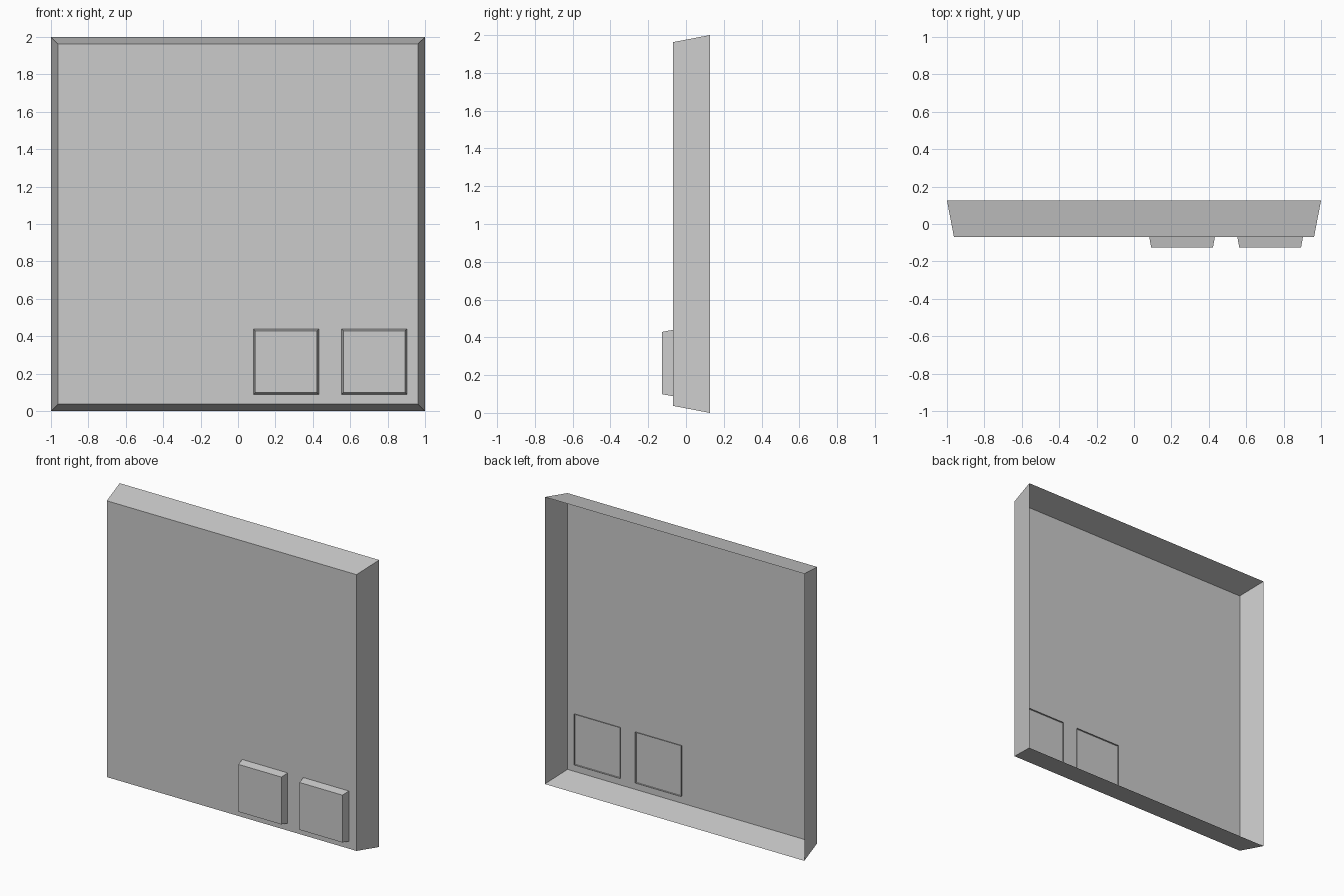
import bpy
import bmesh

if "Cube" in bpy.data.objects:
    bpy.data.objects.remove(bpy.data.objects["Cube"])


def open_tray(name, cx, cz, back_half, front_half, y_back, y_front):
    """Single-skin tapered tray: closed front, flared sides, open back."""
    bm = bmesh.new()
    signs = [(-1, -1), (1, -1), (1, 1), (-1, 1)]
    front = [bm.verts.new((cx + sx * front_half, y_front, cz + sz * front_half)) for sx, sz in signs]
    back = [bm.verts.new((cx + sx * back_half, y_back, cz + sz * back_half)) for sx, sz in signs]
    bm.faces.new(front)
    for i in range(4):
        j = (i + 1) % 4
        bm.faces.new((front[j], front[i], back[i], back[j]))
    mesh = bpy.data.meshes.new(name)
    bm.to_mesh(mesh)
    bm.free()
    obj = bpy.data.objects.new(name, mesh)
    bpy.context.collection.objects.link(obj)
    return obj


# Large panel, open at the back
open_tray("panel", 0, 1, 1.0, 0.9625, 0.126, -0.07)

# Two square buttons; their open rims poke slightly through the panel skin
for name, x in (("left_button", 0.257), ("right_button", 0.728)):
    open_tray(name, x, 0.264, 0.177, 0.165, -0.061, -0.126)
